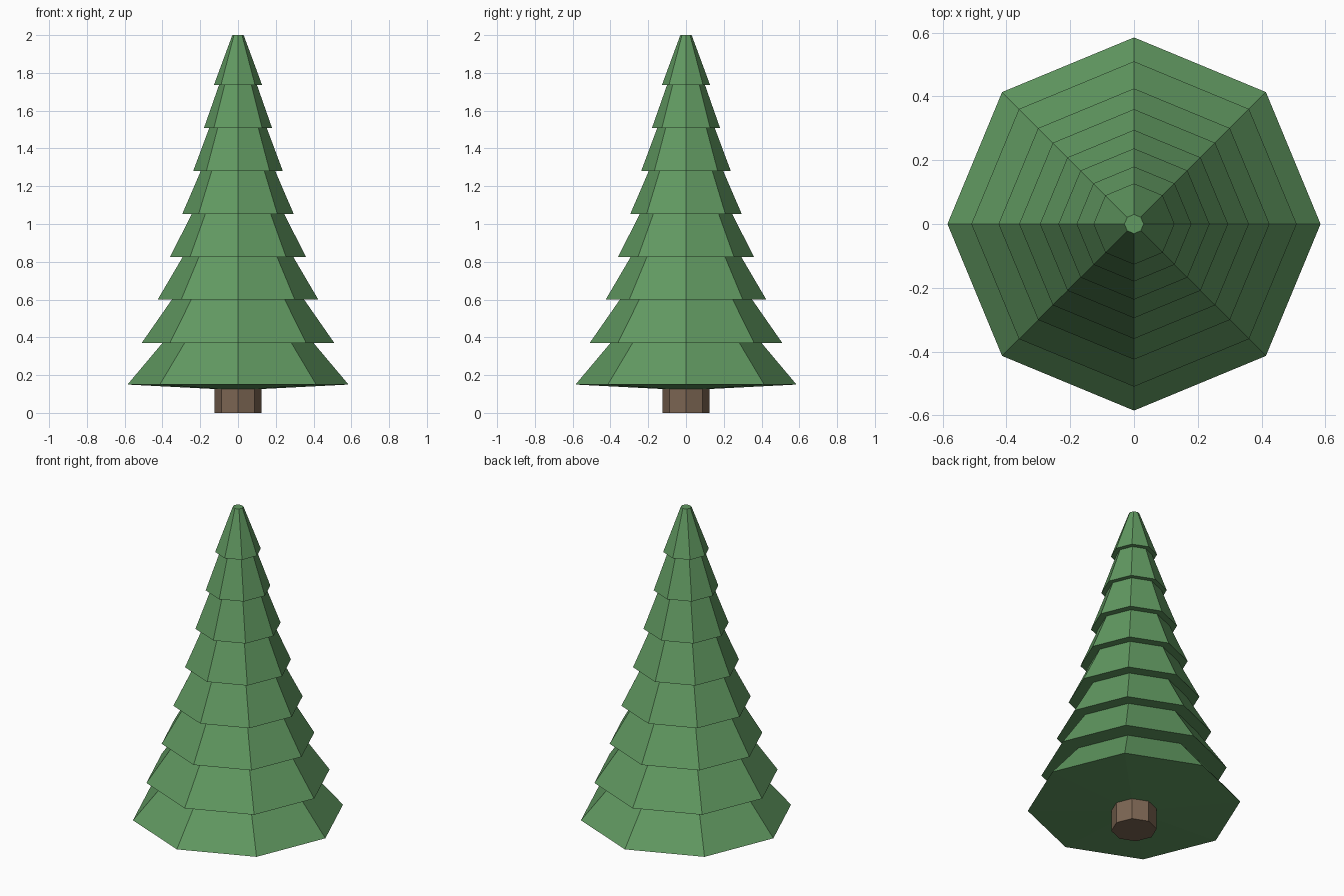
import bpy, bmesh
from math import cos, sin, tau

if "Cube" in bpy.data.objects:
    bpy.data.objects.remove(bpy.data.objects["Cube"])

SIDES = 8


def material(name, rgb):
    m = bpy.data.materials.new(name)
    m.diffuse_color = (*rgb, 1)
    m.use_nodes = True
    m.node_tree.nodes["Principled BSDF"].inputs["Base Color"].default_value = m.diffuse_color
    return m


def frustum(name, r0, z0, r1, z1, mat, sag=0.0):
    """Eight-sided tapered block; sag lowers the centre of the underside."""
    bm = bmesh.new()
    low, high = [[bm.verts.new((r * cos(tau * i / SIDES), r * sin(tau * i / SIDES), z))
                  for i in range(SIDES)] for r, z in ((r0, z0), (r1, z1))]
    centre = bm.verts.new((0, 0, z0 - sag))
    for i in range(SIDES):
        j = (i + 1) % SIDES
        bm.faces.new((low[i], low[j], high[j], high[i]))
        bm.faces.new((low[j], low[i], centre))
    bm.faces.new(high)
    bmesh.ops.recalc_face_normals(bm, faces=bm.faces)
    mesh = bpy.data.meshes.new(name)
    bm.to_mesh(mesh)
    bm.free()
    mesh.materials.append(mat)
    obj = bpy.data.objects.new(name, mesh)
    bpy.context.collection.objects.link(obj)
    return obj


green = material("needles", (0.12, 0.32, 0.12))
brown = material("bark", (0.20, 0.13, 0.085))

# Trunk
frustum("trunk", 0.125, 0, 0.125, 0.2, brown)

# Branch tiers: bottom radius, bottom height, radius where the next tier begins
tiers = [
    (0.585, 0.15, 0.40), (0.51, 0.37, 0.35), (0.425, 0.60, 0.293),
    (0.36, 0.825, 0.245), (0.295, 1.053, 0.197), (0.237, 1.281, 0.152),
    (0.18, 1.509, 0.10), (0.127, 1.737, 0.03),
]
for n, (r0, z0, r1) in enumerate(tiers):
    last = n == len(tiers) - 1
    z1 = 2.0 if last else tiers[n + 1][1]
    # Lower tiers continue a little way inside the tier above
    k = 1.0 if last else 1.12
    frustum(f"branch_tier_{n + 1}", r0, z0, r0 + (r1 - r0) * k, z0 + (z1 - z0) * k,
            green, sag=0.03 if n == 0 else 0.0)
